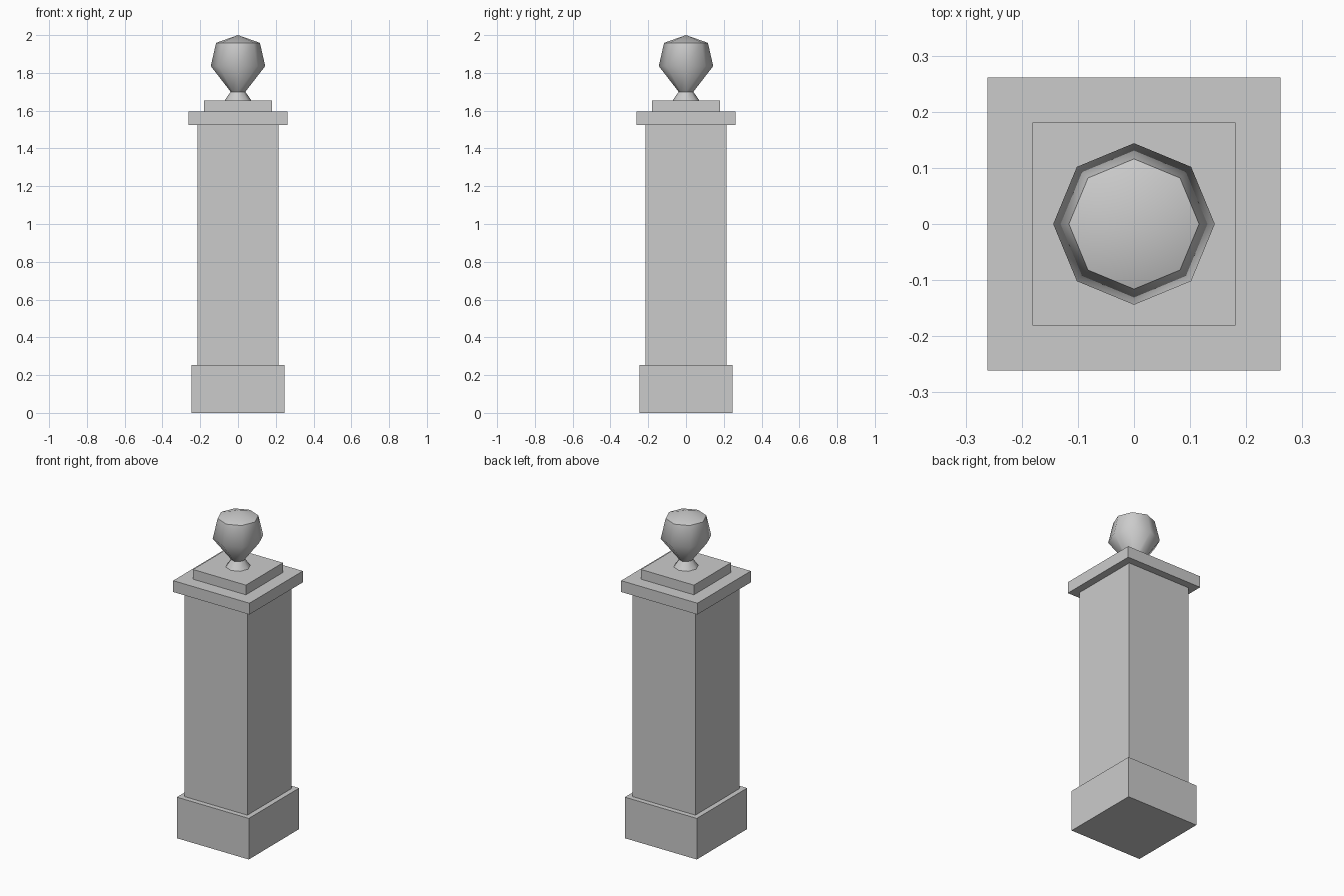
import bpy, bmesh, math

if "Cube" in bpy.data.objects:
    bpy.data.objects.remove(bpy.data.objects["Cube"])


def slab(name, half, z0, z1):
    """Square block centred on the axis."""
    bpy.ops.mesh.primitive_cube_add(size=1, location=(0, 0, (z0 + z1) / 2))
    ob = bpy.context.object
    ob.name = name
    ob.scale = (2 * half, 2 * half, z1 - z0)
    bpy.ops.object.transform_apply(location=False, rotation=False, scale=True)
    return ob


def lathe(name, profile, apex, sides):
    """Revolve (radius, z) rings, closed flat below and to a point above."""
    bm = bmesh.new()
    rings = []
    for r, z in profile:
        rings.append([bm.verts.new((r * math.cos(2 * math.pi * i / sides),
                                    r * math.sin(2 * math.pi * i / sides), z))
                      for i in range(sides)])
    tip = bm.verts.new((0, 0, apex))
    bm.faces.new(rings[0][::-1])
    for i in range(sides):
        j = (i + 1) % sides
        for a, b in zip(rings, rings[1:]):
            bm.faces.new((a[i], a[j], b[j], b[i]))
        bm.faces.new((rings[-1][i], rings[-1][j], tip))
    me = bpy.data.meshes.new(name)
    bm.to_mesh(me)
    bm.free()
    ob = bpy.data.objects.new(name, me)
    bpy.context.collection.objects.link(ob)
    return ob


# Square pillar: plinth, shaft and stepped cap
slab("plinth", 0.246, 0.0, 0.254)
slab("shaft", 0.215, 0.254, 1.525)
slab("cap_slab", 0.261, 1.525, 1.595)
slab("cap_step", 0.181, 1.595, 1.655)

# Eight-sided ball finial on a pinched neck
finial = lathe("finial", [(0.07, 1.655), (0.039, 1.70), (0.144, 1.836), (0.116, 1.959)], 2.0, 8)
bpy.ops.object.select_all(action='DESELECT')
finial.select_set(True)
bpy.context.view_layer.objects.active = finial
bpy.ops.object.shade_smooth_by_angle(angle=math.radians(52))
